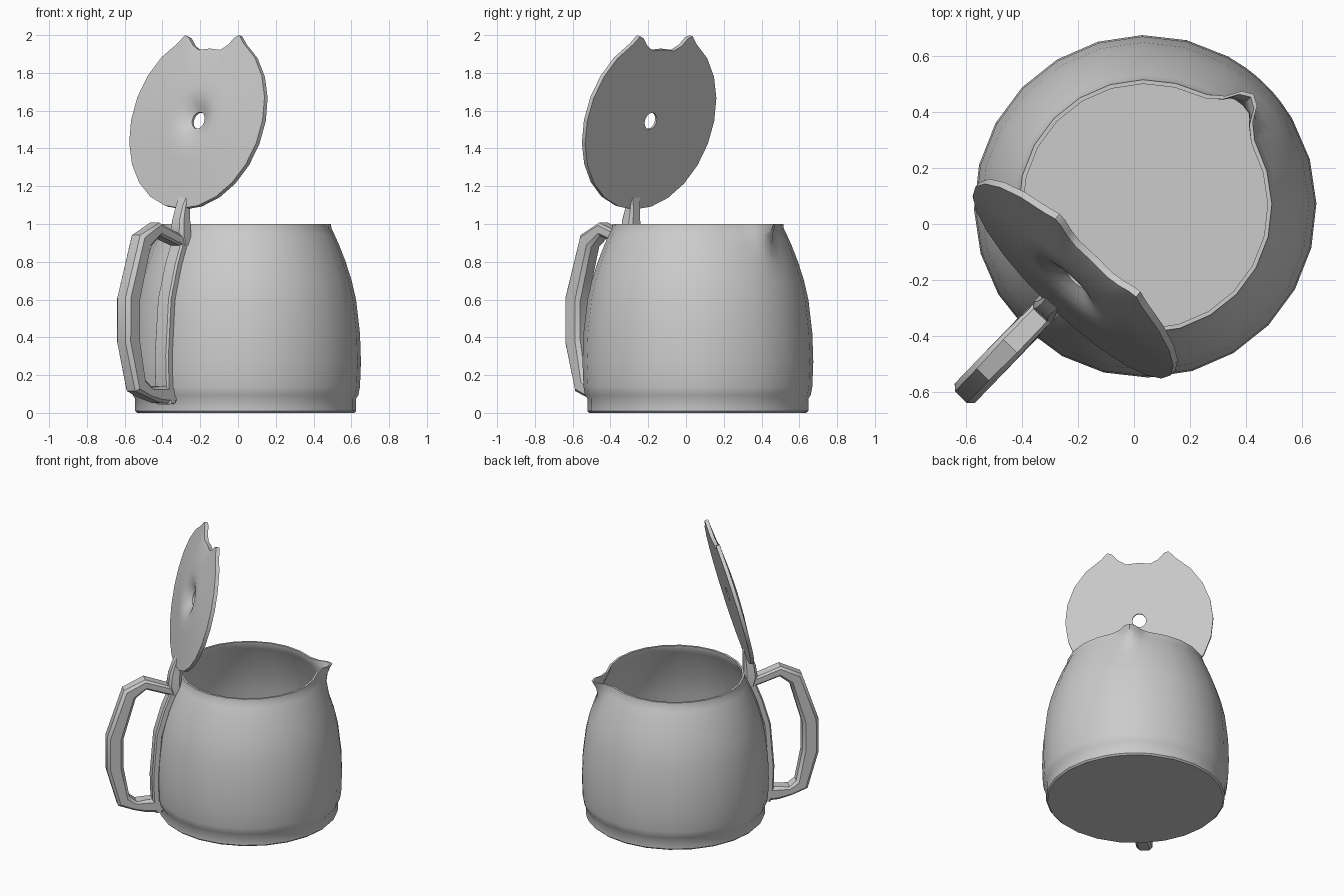
import bpy, bmesh, math
from mathutils import Vector, Matrix

if "Cube" in bpy.data.objects:
    bpy.data.objects.remove(bpy.data.objects["Cube"])

# Local frame: spout along +x, handle along -x; then turned and placed
PLACE = Matrix.Translation((0.04, 0.063, 0)) @ Matrix.Rotation(math.radians(46), 4, 'Z')


def finish(name, verts, faces, angle=35):
    mesh = bpy.data.meshes.new(name)
    mesh.from_pydata([PLACE @ Vector(v) for v in verts], [], faces)
    bm = bmesh.new()
    bm.from_mesh(mesh)
    bmesh.ops.recalc_face_normals(bm, faces=bm.faces)
    bm.to_mesh(mesh)
    bm.free()
    obj = bpy.data.objects.new(name, mesh)
    bpy.context.collection.objects.link(obj)
    bpy.ops.object.select_all(action='DESELECT')
    obj.select_set(True)
    bpy.context.view_layer.objects.active = obj
    bpy.ops.object.shade_smooth_by_angle(angle=math.radians(angle))
    return obj


def skin(rings, closed=False, caps=True):
    """Quads between equal-length rings, with optional end caps."""
    n = len(rings[0])
    verts = [v for ring in rings for v in ring]
    faces = []
    for i in range(len(rings) if closed else len(rings) - 1):
        a, b = i * n, (i + 1) % len(rings) * n
        faces += [(a + j, a + (j + 1) % n, b + (j + 1) % n, b + j) for j in range(n)]
    if caps and not closed:
        faces += [tuple(range(n)), tuple(range(len(verts) - n, len(verts)))]
    return verts, faces


def interp(table, x):
    for (x0, y0), (x1, y1) in zip(table, table[1:]):
        if x <= x1:
            t = max(0, (x - x0) / (x1 - x0))
            return y0 + t * (y1 - y0)
    return table[-1][1]


def sweep(name, path, angle=35):
    """Chamfered bar in the handle plane; path = (outward, z, half depth, half width)."""
    pts = [Vector((-s, 0, z)) for s, z, h, w in path]
    rings = []
    for i, (s, z, h, w) in enumerate(path):
        t = Vector()
        if i > 0:
            t += (pts[i] - pts[i - 1]).normalized()
        if i < len(pts) - 1:
            t += (pts[i + 1] - pts[i]).normalized()
        t.normalize()
        nrm = Vector((-t.z, 0, t.x))
        c = min(h, w) * 0.4
        sec = [(w, h - c), (w - c, h), (c - w, h), (-w, h - c),
               (-w, c - h), (c - w, -h), (w - c, -h), (w, c - h)]
        rings.append([pts[i] + Vector((0, a, 0)) + nrm * b for a, b in sec])
    return finish(name, *skin(rings), angle)


# Pot: 24-sided turned shell, extra columns pull out the spout
outer = [(0.575, 0), (0.585, 0.01), (0.585, 0.075), (0.598, 0.095), (0.606, 0.14),
         (0.611, 0.27), (0.606, 0.42), (0.585, 0.6), (0.562, 0.7), (0.53, 0.8),
         (0.495, 0.89), (0.47, 0.945), (0.455, 0.975), (0.452, 1.0)]
inner = [(r - 0.015, z) for r, z in reversed(outer) if z > 0.09] + [(0.565, 0.03)]
pull = [(0, 0.105), (4, 0.085), (8, 0.035), (15, 0.004), (20, 0)]
rise = [(0.8, 0), (0.89, 0.2), (0.945, 0.55), (0.975, 0.85), (1.0, 1)]
angles = sorted([15 * k for k in range(-11, 13)] + [-8, -4, 4, 8])
rings = []
for r, z in outer + inner:
    ring = []
    for a in angles:
        q = r + interp(pull, abs(a)) * interp(rise, z)
        ring.append((q * math.cos(math.radians(a)), q * math.sin(math.radians(a)), z))
    rings.append(ring)
finish("pot", *skin(rings))

# Lid: gently domed disc with central vent hole, dimple and spout notch
tilt = math.radians(14.5)
centre = Vector((-0.347, 0, 1.545))
up = Vector((math.sin(tilt), 0, math.cos(tilt)))
out = Vector((-math.cos(tilt), 0, math.sin(tilt)))
notch = [(0.2, 0.463), (0.17, 0.452), (0.13, 0.41), (0.08, 0.383), (0.0, 0.39)]
rim = [(0.484 * math.cos(math.radians(a)), 0.484 * math.sin(math.radians(a)))
       for a in range(120, 421, 15)]
rim += notch + [(-u, v) for u, v in reversed(notch[:-1])]
section = [(0.045, 0), (None, 0), (None, 0.025), (0.35, 0.037), (0.24, 0.048), (0.17, 0.053),
           (0.13, 0.049), (0.09, 0.036), (0.06, 0.02), (0.045, 0.013)]
rings = []
for r, h in section:
    ring = []
    for u, v in rim:
        k = 1 if r is None else r / math.hypot(u, v)
        ring.append(centre + Vector((0, u * k, 0)) + up * (v * k) + out * h)
    rings.append(ring)
finish("lid", *skin(rings, closed=True))

# Handle grip, with upper arm and lower foot
sweep("handle", [(0.46, 0.89, 0.025, 0.045), (0.56, 0.925, 0.03, 0.045),
                 (0.69, 0.972, 0.035, 0.048), (0.795, 0.91, 0.05, 0.05),
                 (0.892, 0.6, 0.055, 0.05), (0.892, 0.38, 0.055, 0.05),
                 (0.835, 0.145, 0.048, 0.05), (0.76, 0.107, 0.03, 0.05),
                 (0.68, 0.098, 0.045, 0.05), (0.57, 0.095, 0.05, 0.05)])

# Mounting strip that follows the pot wall
sweep("handle_strip", [(0.6, 0.05, 0.025, 0.05), (0.62, 0.14, 0.025, 0.05),
                       (0.625, 0.3, 0.025, 0.05), (0.602, 0.6, 0.025, 0.048),
                       (0.55, 0.78, 0.025, 0.046), (0.495, 0.92, 0.025, 0.045)])

# Hinge tab carrying the lid
sweep("lid_hinge", [(0.485, 0.89, 0.035, 0.05), (0.495, 0.95, 0.045, 0.05),
                    (0.49, 1.02, 0.04, 0.043), (0.478, 1.09, 0.028, 0.036),
                    (0.465, 1.145, 0.014, 0.034)])
